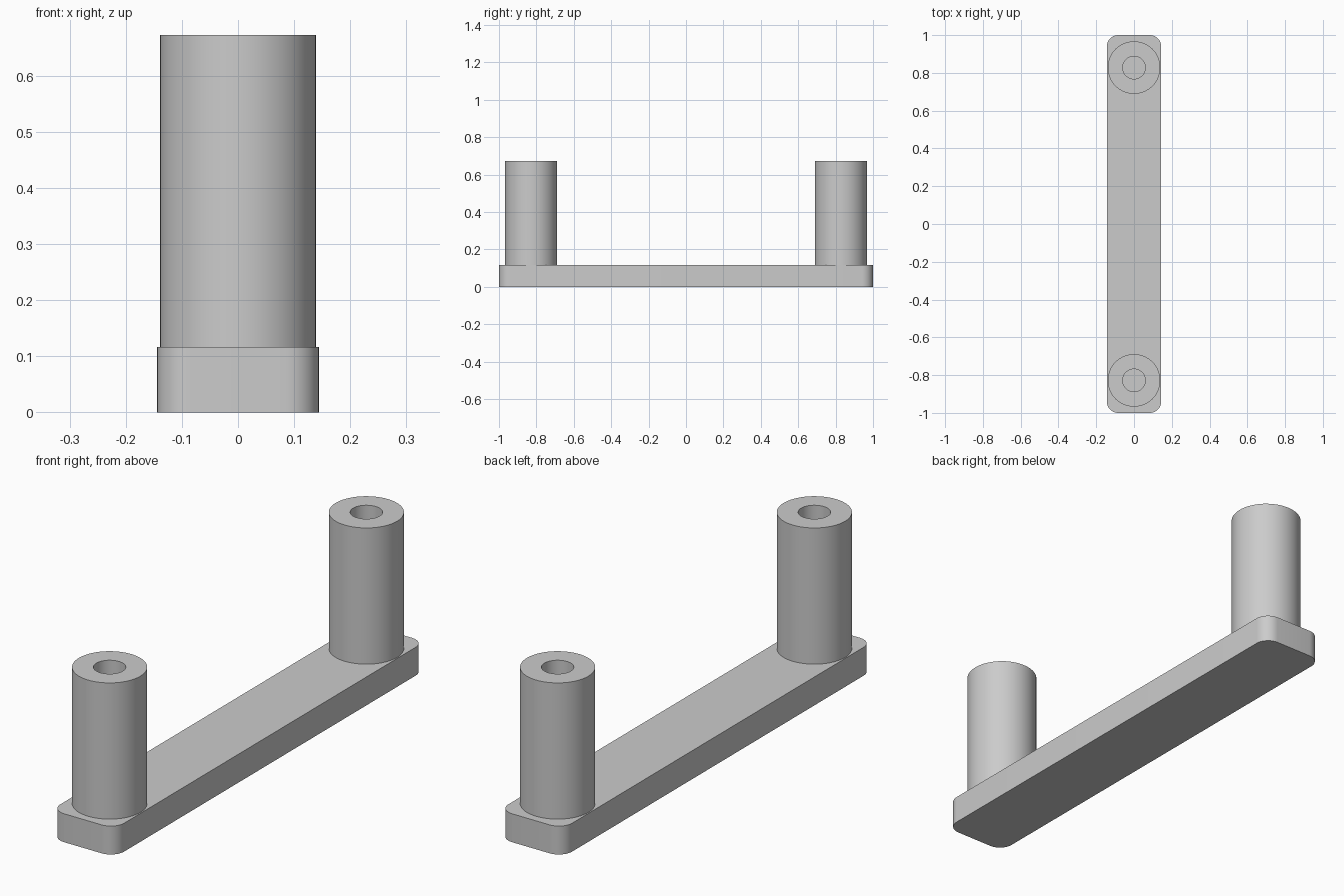
import bpy, bmesh
from math import radians, pi, sin, cos

cube = bpy.data.objects.get("Cube")
if cube:
    bpy.data.objects.remove(cube, do_unlink=True)

PLATE_TOP, POST_TOP = 0.116, 0.672
POST_R, HOLE_R, POST_Y = 0.139, 0.06, 0.828
HALF_W, HALF_L, CORNER = 0.144, 1.0, 0.06

grey = bpy.data.materials.new("plain grey")
grey.use_nodes = True
colour = (0.6, 0.6, 0.6, 1)
grey.diffuse_color = colour
grey.node_tree.nodes["Principled BSDF"].inputs["Base Color"].default_value = colour


def finish(name, bm):
    bmesh.ops.recalc_face_normals(bm, faces=bm.faces)
    mesh = bpy.data.meshes.new(name)
    bm.to_mesh(mesh)
    bm.free()
    mesh.materials.append(grey)
    obj = bpy.data.objects.new(name, mesh)
    bpy.context.collection.objects.link(obj)
    bpy.ops.object.select_all(action="DESELECT")
    obj.select_set(True)
    bpy.context.view_layer.objects.active = obj
    bpy.ops.object.shade_smooth_by_angle(angle=radians(30))
    return obj


# Base plate: rounded rectangle pushed up to its thickness
bm = bmesh.new()
steps = 10
outline = []
for quarter, (sx, sy) in enumerate([(1, 1), (-1, 1), (-1, -1), (1, -1)]):
    for i in range(steps + 1):
        a = (quarter + i / steps) * pi / 2
        outline.append(bm.verts.new((sx * (HALF_W - CORNER) + CORNER * cos(a),
                                     sy * (HALF_L - CORNER) + CORNER * sin(a), 0)))
face = bm.faces.new(outline)
top = bmesh.ops.extrude_face_region(bm, geom=[face], use_keep_orig=True)["geom"]
bmesh.ops.translate(bm, vec=(0, 0, PLATE_TOP),
                    verts=[v for v in top if isinstance(v, bmesh.types.BMVert)])
finish("base_plate", bm)


# Posts: a turned tube profile with a blind bore ending at the plate
def post(name, y):
    bm = bmesh.new()
    profile = [(POST_R, PLATE_TOP), (POST_R, POST_TOP),
               (HOLE_R, POST_TOP), (HOLE_R, PLATE_TOP)]
    n = 64
    rings = [[bm.verts.new((r * cos(2 * pi * i / n), r * sin(2 * pi * i / n), z))
              for i in range(n)] for r, z in profile]
    for a, b in zip(rings, rings[1:]):
        for i in range(n):
            j = (i + 1) % n
            bm.faces.new((a[i], a[j], b[j], b[i]))
    finish(name, bm).location.y = y


post("front_post", -POST_Y)
post("back_post", POST_Y)
